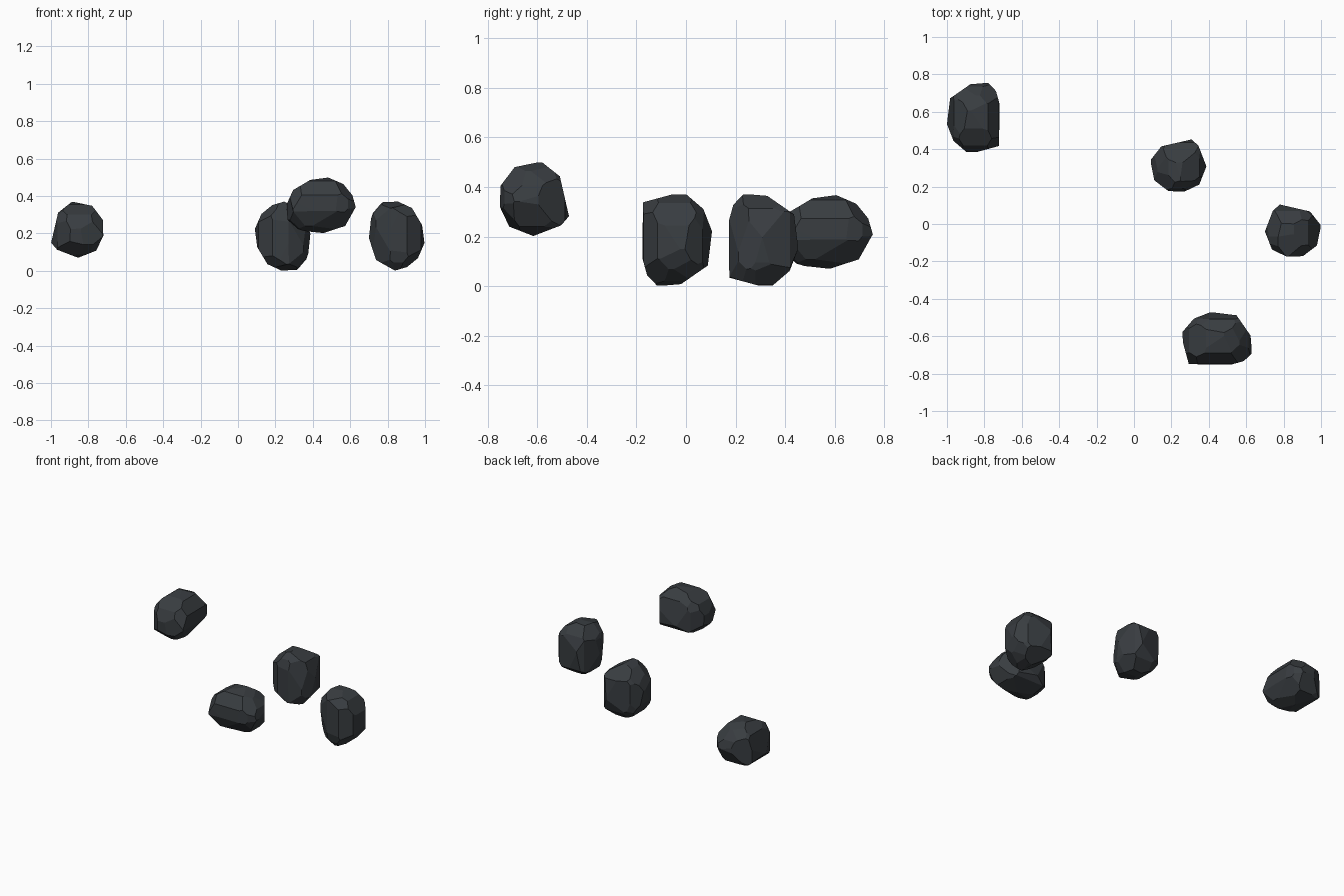
import bpy, bmesh
from mathutils import Matrix, Vector

if "Cube" in bpy.data.objects:
    bpy.data.objects.remove(bpy.data.objects["Cube"])

coal = bpy.data.materials.new("charcoal stone")
coal.diffuse_color = (0.040, 0.046, 0.052, 1)
coal.use_nodes = True
coal.node_tree.nodes["Principled BSDF"].inputs["Base Color"].default_value = coal.diffuse_color

# Outlines of the rock seen along each axis (counter-clockwise)
TOP = [(.150, .027), (.091, .102), (-.070, .139), (-.107, .107), (-.150, -.005),
       (-.112, -.102), (-.032, -.140), (.053, -.137), (.128, -.080)]
FRONT = [(.147, -.037), (.134, .059), (.080, .150), (.005, .1845), (-.112, .179), (-.139, .091),
         (-.150, -.011), (-.112, -.128), (-.011, -.1845), (.053, -.166), (.112, -.118)]
SIDE = [(.140, .035), (.105, .125), (.035, .185), (-.020, .184), (-.138, .152), (-.142, -.070),
        (-.122, -.142), (-.080, -.186), (.015, -.178), (.123, -.103)]
# Diagonal chips: direction and distance from the middle
CHIPS = [(.40, .65, .64, .163), (-.74, -.17, .64, .181), (-.40, -.65, -.64, .179), (.74, .17, -.64, .157),
         (-.40, .65, -.64, .183), (.74, -.17, -.64, .182), (.40, -.65, .64, .178), (-.74, .17, .64, .170),
         (.64, .65, -.40, .161), (.64, -.17, .74, .178), (-.64, -.65, .40, .173), (-.64, .17, -.74, .174),
         (.64, -.40, -.65, .163), (.64, .74, .17, .142), (-.64, .40, .65, .198), (-.64, -.74, -.17, .140)]


def cut(bm, co, no):
    """Slice off everything beyond a plane and cap the opening."""
    res = bmesh.ops.bisect_plane(bm, geom=bm.verts[:] + bm.edges[:] + bm.faces[:], dist=1e-5,
                                 plane_co=co, plane_no=no, clear_outer=True)
    edges = [g for g in res["geom_cut"] if isinstance(g, bmesh.types.BMEdge) and g.is_boundary]
    if len(edges) > 2:
        bmesh.ops.contextual_create(bm, geom=edges)


def rock_mesh():
    bm = bmesh.new()
    bmesh.ops.create_cube(bm, size=0.5)
    for outline, i, j in ((TOP, 0, 1), (FRONT, 0, 2), (SIDE, 1, 2)):
        for a, b in zip(outline, outline[1:] + outline[:1]):
            co, no = Vector(), Vector()
            co[i], co[j] = a
            no[i], no[j] = b[1] - a[1], a[0] - b[0]
            cut(bm, co, no.normalized())
    for x, y, z, d in CHIPS:
        no = Vector((x, y, z)).normalized()
        cut(bm, no * d, no)
    bmesh.ops.remove_doubles(bm, verts=bm.verts, dist=0.006)
    bmesh.ops.recalc_face_normals(bm, faces=bm.faces)
    me = bpy.data.meshes.new("rock")
    bm.to_mesh(me)
    bm.free()
    me.materials.append(coal)
    return me


# Four copies of one rock, each turned a different way (rows: world x, y, z)
mesh = rock_mesh()
PLACES = {
    "rock_left": ((-.860, .569, .220), ((0, -1, 0), (0, 0, -1), (1, 0, 0))),
    "rock_middle": ((.237, .313, .186), ((-1, 0, 0), (0, 1, 0), (0, 0, -1))),
    "rock_right": ((.850, -.035, .186), ((1, 0, 0), (0, 1, 0), (0, 0, 1))),
    "rock_front": ((.445, -.611, .352), ((0, 0, -1), (0, 1, 0), (1, 0, 0))),
}
for name, (loc, rows) in PLACES.items():
    ob = bpy.data.objects.new(name, mesh)
    bpy.context.collection.objects.link(ob)
    ob.matrix_world = Matrix.Translation(loc) @ Matrix(rows).to_4x4()
